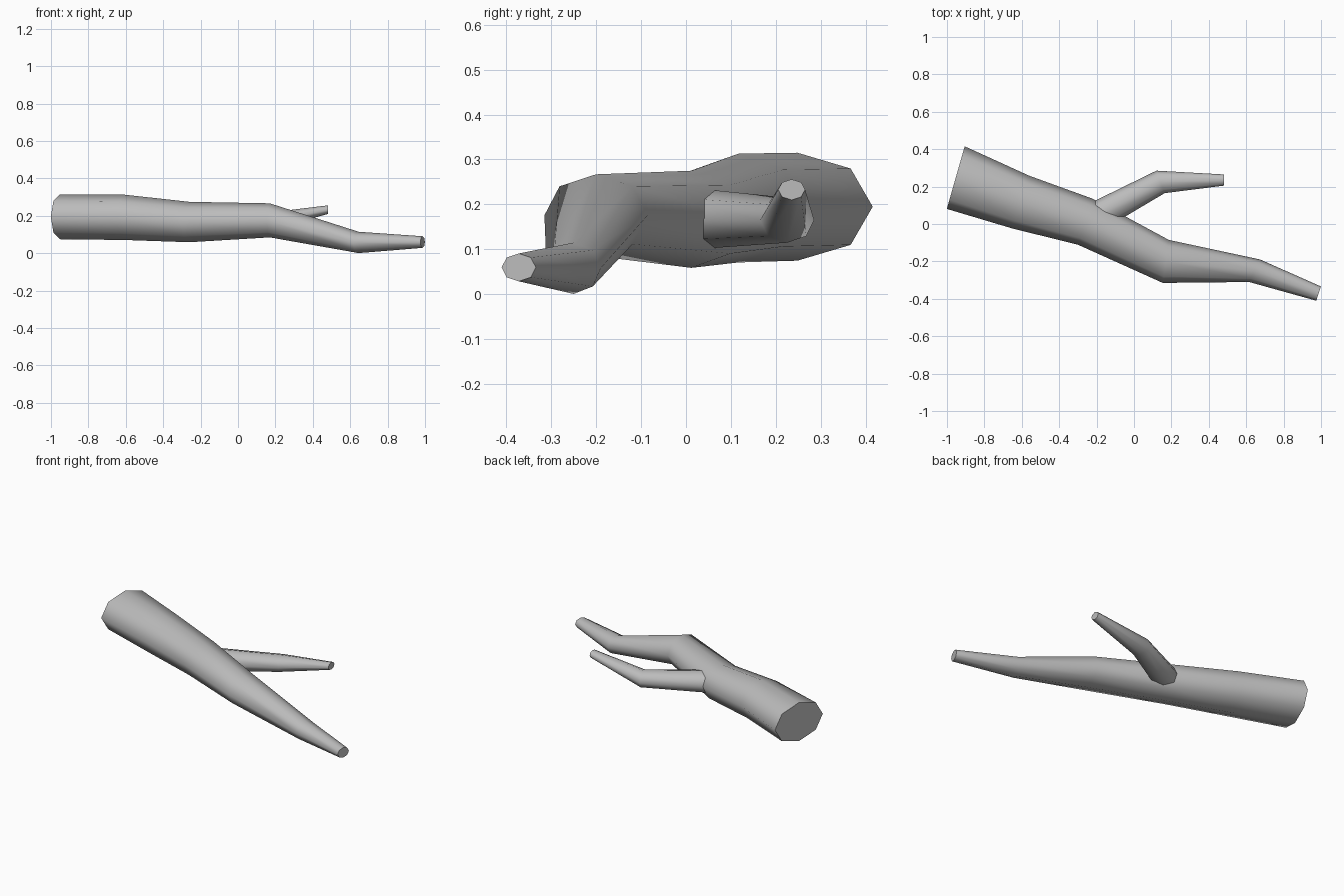
import bpy
import bmesh
from math import cos, sin, pi, radians
from mathutils import Vector

SIDES = 8

cube = bpy.data.objects.get("Cube")
if cube:
    bpy.data.objects.remove(cube, do_unlink=True)

bark = bpy.data.materials.new("grey_bark")
bark.use_nodes = True
grey = (0.5, 0.5, 0.5, 1)
bark.diffuse_color = grey
bark.node_tree.nodes["Principled BSDF"].inputs["Base Color"].default_value = grey


def limb(name, rings):
    """Loft upright elliptical rings: centre, half width, half height, heading."""
    bm = bmesh.new()
    loops = []
    for centre, width, height, heading in rings:
        a = radians(heading)
        across = Vector((-sin(a), cos(a), 0)) * width
        up = Vector((0, 0, height))
        angles = [2 * pi * i / SIDES for i in range(SIDES)]
        loops.append([bm.verts.new(Vector(centre) + across * cos(t) + up * sin(t))
                      for t in angles])
    for low, high in zip(loops, loops[1:]):
        for i in range(SIDES):
            j = (i + 1) % SIDES
            bm.faces.new((low[i], low[j], high[j], high[i]))
    bm.faces.new(loops[0])
    bm.faces.new(loops[-1])
    bmesh.ops.recalc_face_normals(bm, faces=bm.faces)
    mesh = bpy.data.meshes.new(name)
    bm.to_mesh(mesh)
    bm.free()
    mesh.materials.append(bark)
    obj = bpy.data.objects.new(name, mesh)
    bpy.context.collection.objects.link(obj)
    # Smooth bark, sharp cut ends
    bpy.ops.object.select_all(action="DESELECT")
    obj.select_set(True)
    bpy.context.view_layer.objects.active = obj
    bpy.ops.object.shade_smooth_by_angle(angle=radians(60))


# Main limb, from the thick cut end to the thin tip
limb("main_branch", [
    ((-0.953, 0.248, 0.195), 0.174, 0.12, -16),
    ((-0.605, 0.117, 0.192), 0.148, 0.121, -18),
    ((-0.26, 0.012, 0.167), 0.129, 0.108, -18),
    ((0.17, -0.2, 0.176), 0.116, 0.091, -8),
    ((0.645, -0.25, 0.058), 0.067, 0.057, -26),
    ((0.987, -0.372, 0.06), 0.04, 0.031, -18),
])

# Side shoot, rooted inside the main limb
limb("side_branch", [
    ((-0.22, 0.03, 0.168), 0.08, 0.067, 27),
    ((0.142, 0.225, 0.165), 0.064, 0.05, 20),
    ((0.48, 0.235, 0.233), 0.03, 0.023, 0),
])
